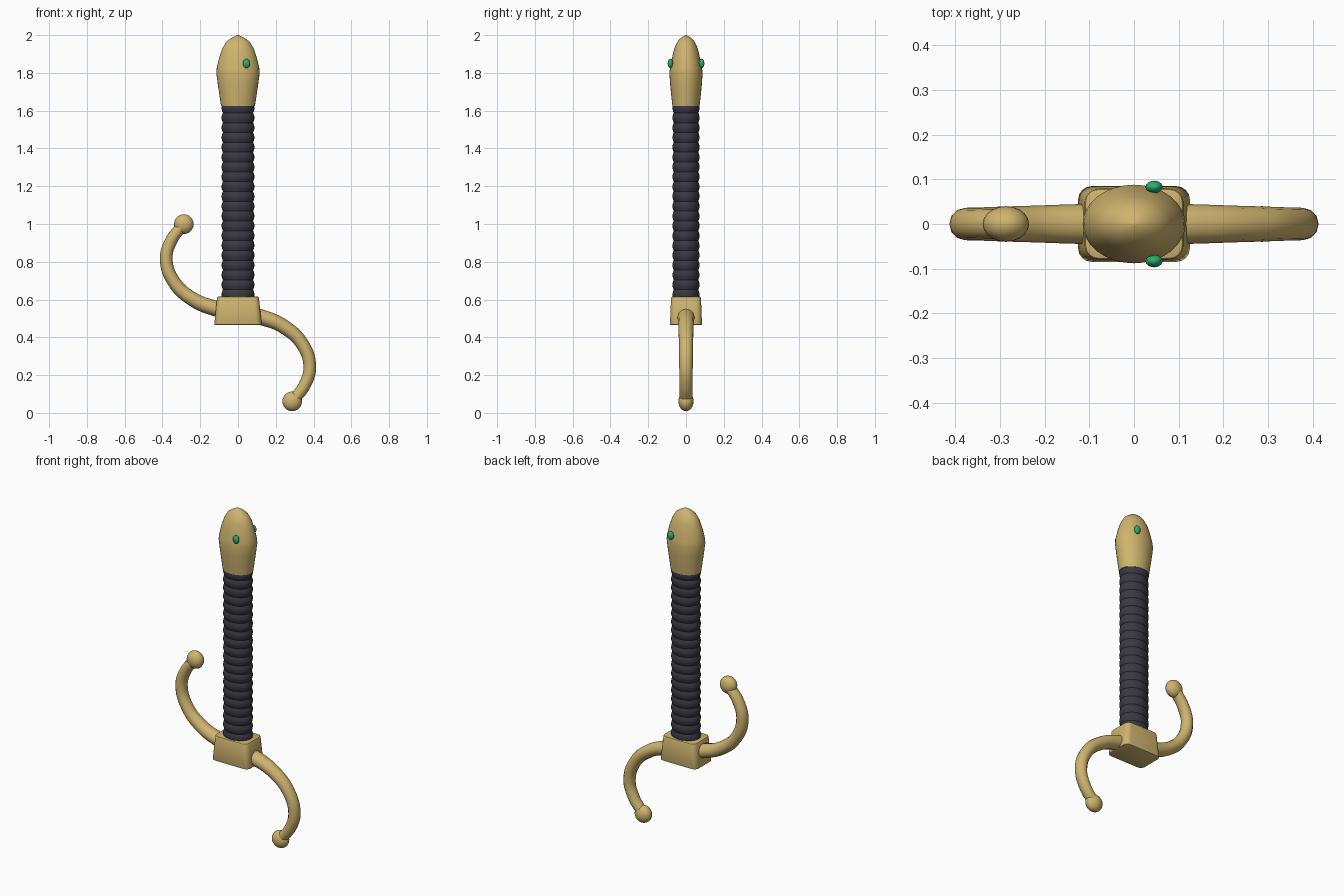
import bpy, bmesh, math
from mathutils import Matrix, Vector

cube = bpy.data.objects.get("Cube")
if cube:
    bpy.data.objects.remove(cube, do_unlink=True)


def material(name, color):
    m = bpy.data.materials.new(name)
    m.use_nodes = True
    m.diffuse_color = (*color, 1)
    m.node_tree.nodes["Principled BSDF"].inputs["Base Color"].default_value = (*color, 1)
    return m


GOLD = material("gold", (0.63, 0.46, 0.16))
LEATHER = material("dark leather", (0.042, 0.039, 0.056))
GREEN = material("emerald", (0.025, 0.42, 0.16))


def smooth(ob, angle=40):
    bpy.ops.object.select_all(action="DESELECT")
    ob.select_set(True)
    bpy.context.view_layer.objects.active = ob
    bpy.ops.object.shade_smooth_by_angle(angle=math.radians(angle))


def finish(name, bm, mat, angle=40):
    bmesh.ops.recalc_face_normals(bm, faces=bm.faces)
    mesh = bpy.data.meshes.new(name)
    bm.to_mesh(mesh)
    bm.free()
    mesh.materials.append(mat)
    ob = bpy.data.objects.new(name, mesh)
    bpy.context.collection.objects.link(ob)
    smooth(ob, angle)
    return ob


def loft(name, rings, mat, sides=32, angle=40):
    """Stack of elliptical rings given as (z, x radius, y radius)."""
    bm = bmesh.new()
    loops = []
    for z, rx, ry in rings:
        turns = [math.tau * i / sides for i in range(sides)]
        loops.append([bm.verts.new((rx * math.cos(t), ry * math.sin(t), z)) for t in turns])
    for low, high in zip(loops, loops[1:]):
        for i in range(sides):
            j = (i + 1) % sides
            bm.faces.new((low[i], low[j], high[j], high[i]))
    bm.faces.new(loops[0])
    bm.faces.new(loops[-1])
    return finish(name, bm, mat, angle)


def ellipsoid(name, center, radii, mat):
    bm = bmesh.new()
    place = Matrix.Translation(center) @ Matrix.Diagonal((*radii, 1))
    bmesh.ops.create_uvsphere(bm, u_segments=20, v_segments=12, radius=1, matrix=place)
    return finish(name, bm, mat, 60)


# Grip with a ribbed wrap
RIBS, STEPS, Z0, Z1 = 20, 6, 0.6, 1.64
grip = []
for k in range(RIBS * STEPS + 1):
    bulge = 0.007 * math.sin(math.pi * (k % STEPS) / STEPS)
    grip.append((Z0 + (Z1 - Z0) * k / (RIBS * STEPS), 0.08 + bulge, 0.065 + bulge))
loft("grip", grip, LEATHER, angle=35)

# Pommel
loft("pommel", [(1.625, 0.09, 0.072), (1.68, 0.098, 0.078), (1.74, 0.107, 0.084),
                (1.8, 0.115, 0.088), (1.83, 0.112, 0.084), (1.88, 0.1, 0.074),
                (1.93, 0.083, 0.062), (1.965, 0.062, 0.046), (1.985, 0.034, 0.027),
                (2.0, 0.005, 0.004)], GOLD, angle=60)

# Eyes on both faces of the pommel
for side, y in (("front", -0.083), ("back", 0.083)):
    ellipsoid(side + "_eye", (0.045, y, 1.85), (0.019, 0.014, 0.025), GREEN)

# Tapered guard block
bm = bmesh.new()
bmesh.ops.create_cube(bm, size=2)
for v in bm.verts:
    top = v.co.z > 0
    v.co = (v.co.x * (0.11 if top else 0.126), v.co.y * (0.079 if top else 0.085),
            0.616 if top else 0.465)
corners = [e for e in bm.edges if abs(e.verts[0].co.z - e.verts[1].co.z) > 0.1]
bmesh.ops.bevel(bm, geom=corners, offset=0.03, segments=4, profile=0.5, affect="EDGES")
rims = [e for e in bm.edges if abs(e.verts[0].co.z - e.verts[1].co.z) < 0.01]
bmesh.ops.bevel(bm, geom=rims, offset=0.007, segments=2, profile=0.5, affect="EDGES")
finish("guard_block", bm, GOLD)

# Curled guard arms: the second is the first turned half round the block centre
PATH = [(-0.04, 0.01, 1.2), (-0.13, 0.026, 1.15), (-0.245, 0.075, 1.05), (-0.34, 0.165, 0.97),
        (-0.38, 0.285, 0.93), (-0.352, 0.385, 0.9), (-0.295, 0.46, 0.85)]
for side, s in (("right", 1), ("left", -1)):
    curve = bpy.data.curves.new(side + "_guard_arm", "CURVE")
    curve.dimensions = "3D"
    curve.bevel_depth = 0.036
    curve.bevel_resolution = 4
    curve.resolution_u = 8
    curve.use_fill_caps = True
    spline = curve.splines.new("BEZIER")
    spline.bezier_points.add(len(PATH) - 1)
    for p, (x, z, r) in zip(spline.bezier_points, PATH):
        p.co = Vector((s * x, 0, 0.53 + s * z))
        p.radius = r
        p.handle_left_type = p.handle_right_type = "AUTO"
    curve.materials.append(GOLD)
    arm = bpy.data.objects.new(side + "_guard_arm", curve)
    bpy.context.collection.objects.link(arm)
    arm.scale.y = 1.07
    bpy.ops.object.select_all(action="DESELECT")
    arm.select_set(True)
    bpy.context.view_layer.objects.active = arm
    bpy.ops.object.convert(target="MESH")
    smooth(bpy.context.object, 50)
    ellipsoid(side + "_guard_ball", (-0.287 * s, 0, 0.53 + 0.469 * s), (0.052, 0.04, 0.052), GOLD)
